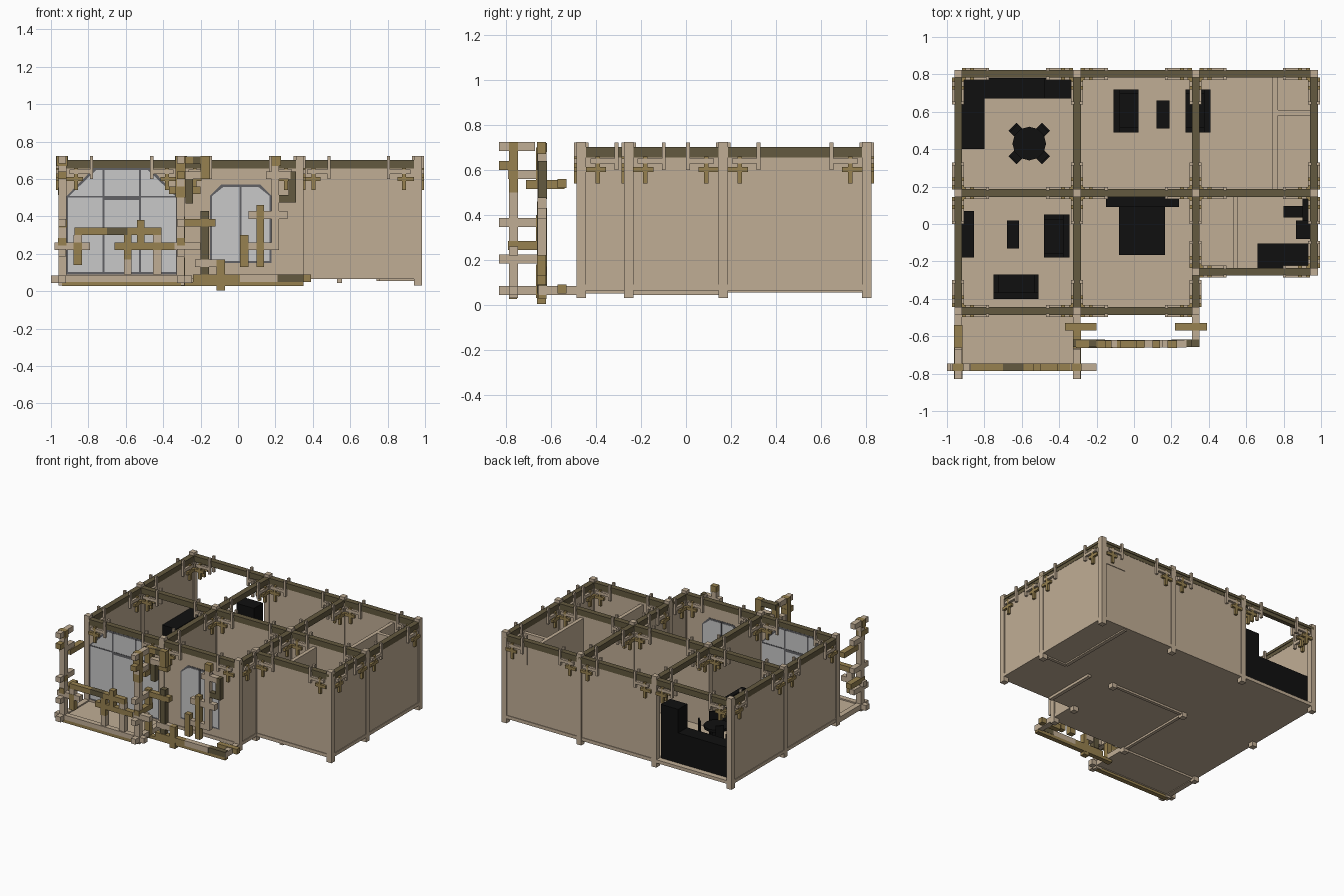
import bpy
import bmesh
from mathutils import Vector

if "Cube" in bpy.data.objects:
    bpy.data.objects.remove(bpy.data.objects["Cube"])


def material(name, colour):
    mat = bpy.data.materials.new(name)
    mat.use_nodes = True
    mat.diffuse_color = (*colour, 1)
    mat.node_tree.nodes["Principled BSDF"].inputs["Base Color"].default_value = (*colour, 1)
    return mat


TAN = material("pale timber", (.53, .42, .3))
OLIVE = material("golden timber", (.31, .22, .08))
DARK = material("dark timber", (.125, .1, .05))
BLACK = material("black furniture", (.005, .005, .005))
GLASS = material("grey glass", (.58, .58, .58))
FRAME = material("window frame grey", (.12, .12, .13))


def finish(name, mat, bm):
    mesh = bpy.data.meshes.new(name)
    bmesh.ops.recalc_face_normals(bm, faces=bm.faces)
    bm.to_mesh(mesh)
    bm.free()
    mesh.materials.append(mat)
    obj = bpy.data.objects.new(name, mesh)
    bpy.context.collection.objects.link(obj)
    return obj


def blocks(name, mat, boxes):
    """One object from boxes given as x, y and z limits."""
    bm = bmesh.new()
    for x0, x1, y0, y1, z0, z1 in boxes:
        low, high = Vector((x0, y0, z0)), Vector((x1, y1, z1))
        cube = bmesh.ops.create_cube(bm, size=1)["verts"]
        bmesh.ops.scale(bm, vec=high - low, verts=cube)
        bmesh.ops.translate(bm, vec=(low + high) / 2, verts=cube)
    return finish(name, mat, bm)


def prism(name, mat, outline, y0, y1):
    """Extrude an x-z outline along y."""
    bm = bmesh.new()
    face = bm.faces.new([bm.verts.new((x, y0, z)) for x, z in outline])
    new = bmesh.ops.extrude_face_region(bm, geom=[face])["geom"]
    bmesh.ops.translate(bm, vec=(0, y1 - y0, 0),
                        verts=[v for v in new if isinstance(v, bmesh.types.BMVert)])
    return finish(name, mat, bm)


# Grid lines of the house plan
WEST, MIDWEST, MIDEAST, EAST = -.94, -.305, .33, .962
BACK, CENTRE, SOUTH, NOOK = .803, .165, -.465, -.255
PORCH, SCREEN = -.765, -.64
FLOOR, WALL_TOP = .09, .66


def run(axis, at, start, end, half, z0, z1):
    """Box running along x or y, centred on a grid line."""
    if axis == "x":
        return (start, end, at - half, at + half, z0, z1)
    return (at - half, at + half, start, end, z0, z1)


# Floor slabs
blocks("floor", TAN, [
    (WEST, MIDEAST, SOUTH, BACK, .065, FLOOR),
    (MIDEAST, EAST, NOOK, BACK, .065, FLOOR),
    (WEST, MIDWEST, PORCH, SOUTH, .05, .075)])

# Posts
post_spots = [(x, y) for x in (WEST, MIDWEST, MIDEAST, EAST) for y in (BACK, CENTRE)]
post_spots += [(x, SOUTH) for x in (WEST, MIDWEST, MIDEAST)]
post_spots += [(x, NOOK) for x in (MIDEAST, EAST)]
blocks("posts", TAN, [run("x", y, x - .021, x + .021, .021, .03, .724) for x, y in post_spots])

# Walls
walls = [("x", BACK, MIDWEST, EAST), ("x", CENTRE, MIDWEST, EAST),
         ("x", SOUTH, WEST, MIDEAST), ("x", NOOK, MIDEAST, EAST),
         ("y", WEST, SOUTH, BACK), ("y", MIDWEST, SOUTH, CENTRE),
         ("y", MIDEAST, SOUTH, CENTRE), ("y", EAST, NOOK, BACK)]
blocks("walls", TAN, [run(*w, .014, .07, WALL_TOP) for w in walls])
blocks("wall_sills", TAN, [run(*w, .019, .065, FLOOR) for w in walls + [("x", BACK, WEST, MIDWEST)]])
blocks("room_partitions", TAN, [
    run("y", .755, CENTRE, BACK, .014, .055, .64),
    run("x", .595, .755, EAST, .014, .07, .64),
    run("y", .543, NOOK, CENTRE, .014, .045, .64)])
blocks("back_wall_panel", TAN, [(.77, .94, .81, .822, .52, .655)])
blocks("underfloor_strips", TAN, [
    run("x", CENTRE, MIDWEST, MIDEAST, .012, .05, .07),
    run("x", CENTRE, .755, EAST, .012, .055, .07),
    run("y", MIDWEST, SOUTH, CENTRE, .012, .05, .07)])

# Roof beams, one per bay
beams = [("x", BACK, WEST, MIDWEST), ("x", BACK, MIDWEST, MIDEAST), ("x", BACK, MIDEAST, EAST),
         ("x", CENTRE, WEST, MIDWEST), ("x", CENTRE, MIDWEST, MIDEAST), ("x", CENTRE, MIDEAST, EAST),
         ("x", SOUTH, WEST, MIDWEST), ("x", SOUTH, MIDWEST, MIDEAST), ("x", NOOK, MIDEAST, EAST)]
for line in (WEST, MIDWEST):
    beams += [("y", line, CENTRE, BACK), ("y", line, SOUTH, CENTRE)]
for line in (MIDEAST, EAST):
    beams += [("y", line, CENTRE, BACK), ("y", line, NOOK, CENTRE)]
beams.append(("y", MIDEAST, SOUTH, NOOK))
blocks("lower_beams", DARK, [run(*b, .016, .655, .682) for b in beams])
blocks("upper_beams", DARK, [run(*b, .021, .682, .702) for b in beams])

# Stepped brackets with pegs at both ends of every beam
arms, steps, pegs, drops = [], [], [], []
for axis, at, start, end in beams:
    ends = [(start, 1), (end, -1)] if end - start > .3 else [(start, 1)]
    for origin, way in ends:
        for side in (-.023, .023):
            def part(a, b, z0, z1):
                lo, hi = sorted((origin + way * a, origin + way * b))
                return run(axis, at + side, lo, hi, .009, z0, z1)
            arms.append(part(.04, .165, .628, .65))
            steps.append(part(.02, .11, .59, .612))
            pegs.append(part(.148, .165, .6, .722))
            drops.append(part(.064, .084, .54, .66))
blocks("bracket_arms", TAN, arms)
blocks("bracket_steps", OLIVE, steps)
blocks("bracket_pegs", TAN, pegs)
blocks("bracket_drops", OLIVE, drops)


# Windows with chamfered heads: frame, glass, bars
def window(name, left, right, bottom, shoulder, top, chamfer, bars):
    def outline(inset):
        l, r, b, t = left + inset, right - inset, bottom + inset, top - inset
        return [(l, b), (r, b), (r, shoulder), (r - chamfer, t), (l + chamfer, t), (l, shoulder)]
    prism(name + "_frame", FRAME, outline(0), SOUTH - .017, SOUTH + .017)
    prism(name + "_glass", GLASS, outline(.012), SOUTH - .019, SOUTH + .019)
    blocks(name + "_bars", FRAME, [(a, b, SOUTH - .022, SOUTH + .022, c, d) for a, b, c, d in bars])


window("porch_window", -.92, -.32, FLOOR, .505, WALL_TOP, .15, [
    (-.725, -.713, FLOOR, .65), (-.53, -.518, FLOOR, .65),
    (-.91, -.33, .5, .508), (-.72, -.52, .488, .5)])
window("bedroom_window", -.15, .18, .15, .51, .57, .06, [(.008, .02, .155, .565)])


# Timber lattice screens in the x-z plane
def screen(name, mat, y, sticks):
    blocks(name, mat, [(a, b, y - .02, y + .02, c, d) for a, b, c, d in sticks])


screen("porch_screen_pale", TAN, PORCH, [
    (-.96, -.917, .03, .68), (-1, -.245, .045, .085), (-.98, -.79, .22, .26),
    (-.455, -.41, .09, .22), (-.455, -.41, .26, .3), (-.61, -.57, .09, .22),
    (-.33, -.285, .03, .6), (-.34, -.2, .22, .26), (-.88, -.835, .26, .3)])
screen("porch_screen_gold", OLIVE, PORCH - .002, [
    (-.97, -.912, .67, .724), (-.875, -.7, .3, .34), (-.59, -.41, .3, .34),
    (-.66, -.34, .22, .26), (-.88, -.835, .14, .26), (-.61, -.57, .17, .3),
    (-.54, -.5, .26, .38), (-.335, -.28, .5, .724), (-.96, -.915, .34, .38)])
screen("porch_screen_dark", DARK, PORCH, [(-.7, -.59, .3, .34)])
screen("balcony_screen_pale", TAN, SCREEN, [
    (-.31, -.2, .6, .64), (-.23, -.09, .13, .17), (.01, .21, .05, .09),
    (.055, .265, .385, .43), (.025, .22, .22, .26), (.18, .22, .22, .68),
    (.15, .28, .6, .64)])
screen("balcony_screen_gold", OLIVE, SCREEN - .002, [
    (-.2, -.15, .6, .724), (-.31, -.12, .345, .385), (-.115, -.07, .005, .17),
    (-.24, .01, .05, .09), (.01, .055, .13, .3), (.1, .14, .13, .46),
    (.18, .23, .67, .724), (-.31, -.24, .68, .72)])
screen("balcony_screen_dark", DARK, SCREEN + .002, [
    (-.2, -.155, .09, .43), (-.28, -.24, .47, .64), (.2, .31, .475, .515),
    (.27, .31, .475, .64), (.21, .35, .05, .09), (-.325, -.2, .68, .72)])
blocks("screen_sill", OLIVE, [(-.32, .35, -.655, -.62, .027, .05),
                              (WEST, MIDWEST, -.785, -.75, .027, .05)])
blocks("cross_ties", OLIVE, [(-.37, -.2, -.57, -.53, .52, .56), (.22, .39, -.57, -.53, .05, .09)])

# Arms reaching from the screens toward the house
arm_lines = (WEST, MIDWEST)
blocks("screen_arms_pale", TAN, [
    run("y", x, a, b, .02, z, z + .04)
    for x in arm_lines
    for a, b, z in ((-.83, -.67, .683), (-.83, -.66, .347), (-.83, -.66, .185),
                    (-.83, -.465, .045), (-.79, -.66, .56))])
blocks("screen_arms_gold", OLIVE, [
    run("y", x, a, b, .022, z, z + .04)
    for x in arm_lines for a, b, z in ((-.83, -.745, .6), (-.71, -.54, .515), (-.79, -.62, .245))])
blocks("screen_posts", OLIVE, [run("y", MIDWEST, -.665, -.625, .021, z, z + .15)
                               for z in (.03, .25, .55)])
blocks("balcony_side_sill", TAN, [run("y", MIDEAST, -.655, SOUTH, .021, .045, .085)])

# Kitchen and dining furniture
blocks("kitchen_counter", BLACK, [(-.92, -.8, .4, .78, FLOOR, .32), (-.92, -.34, .67, .78, FLOOR, .32)])
blocks("tall_fridge", BLACK, [(-.48, -.335, .67, .78, FLOOR, .5)])
bm = bmesh.new()
bmesh.ops.create_cone(bm, cap_ends=True, segments=12, radius1=.09, radius2=.09, depth=.02)
bmesh.ops.translate(bm, vec=(-.56, .43, .26), verts=bm.verts)
finish("dining_table_top", BLACK, bm)
blocks("dining_table_leg", BLACK, [(-.58, -.54, .41, .45, FLOOR, .26)])
for i, (sx, sy) in enumerate([(1, 1), (-1, 1), (-1, -1), (1, -1)]):
    chair = blocks("dining_chair_%d" % (i + 1), BLACK, [
        (-.03, .03, -.03, .03, .09, .18), (.02, .03, -.03, .03, .18, .32)])
    chair.location = (-.56 + sx * .068, .43 + sy * .068, 0)
    chair.rotation_euler.z = Vector((1, 0)).angle_signed(Vector((sx, sy))) * -1


# Seats: a low cushion, a back and two arms inside the given footprint
def sofa(name, x0, x1, y0, y1, back):
    backs = {"east": (x1 - .035, x1, y0, y1), "west": (x0, x0 + .035, y0, y1),
             "south": (x0, x1, y0, y0 + .035)}
    if back == "south":
        sides = [(x0, x0 + .025, y0, y1), (x1 - .025, x1, y0, y1)]
    else:
        sides = [(x0, x1, y0, y0 + .025), (x0, x1, y1 - .025, y1)]
    blocks(name, BLACK, [(x0, x1, y0, y1, FLOOR, .17), (*backs[back], .17, .27)]
           + [(*s, .17, .21) for s in sides])


sofa("living_sofa", -.48, -.345, -.18, .05, "east")
sofa("living_window_sofa", -.75, -.51, -.4, -.27, "south")
sofa("lounge_west_sofa", -.11, .025, .49, .72, "west")
sofa("lounge_east_sofa", .275, .41, .49, .72, "east")
blocks("low_tables", BLACK, [(-.68, -.615, -.13, .02, FLOOR, .17), (.12, .19, .51, .66, FLOOR, .17)])
blocks("media_cabinet", BLACK, [(-.92, -.855, -.18, .07, FLOOR, .25)])

# Bedroom and bathroom furniture
blocks("bed", BLACK, [(-.08, .165, -.165, .14, FLOOR, .2), (-.15, .24, .09, .145, FLOOR, .27)])
blocks("bathtub", BLACK, [(.66, .94, -.235, -.105, FLOOR, .23)])
blocks("wash_stand", BLACK, [(.865, .94, -.08, .02, FLOOR, .26)])
blocks("toilet", BLACK, [(.8, .9, .035, .095, FLOOR, .19), (.9, .94, .015, .14, FLOOR, .28)])
